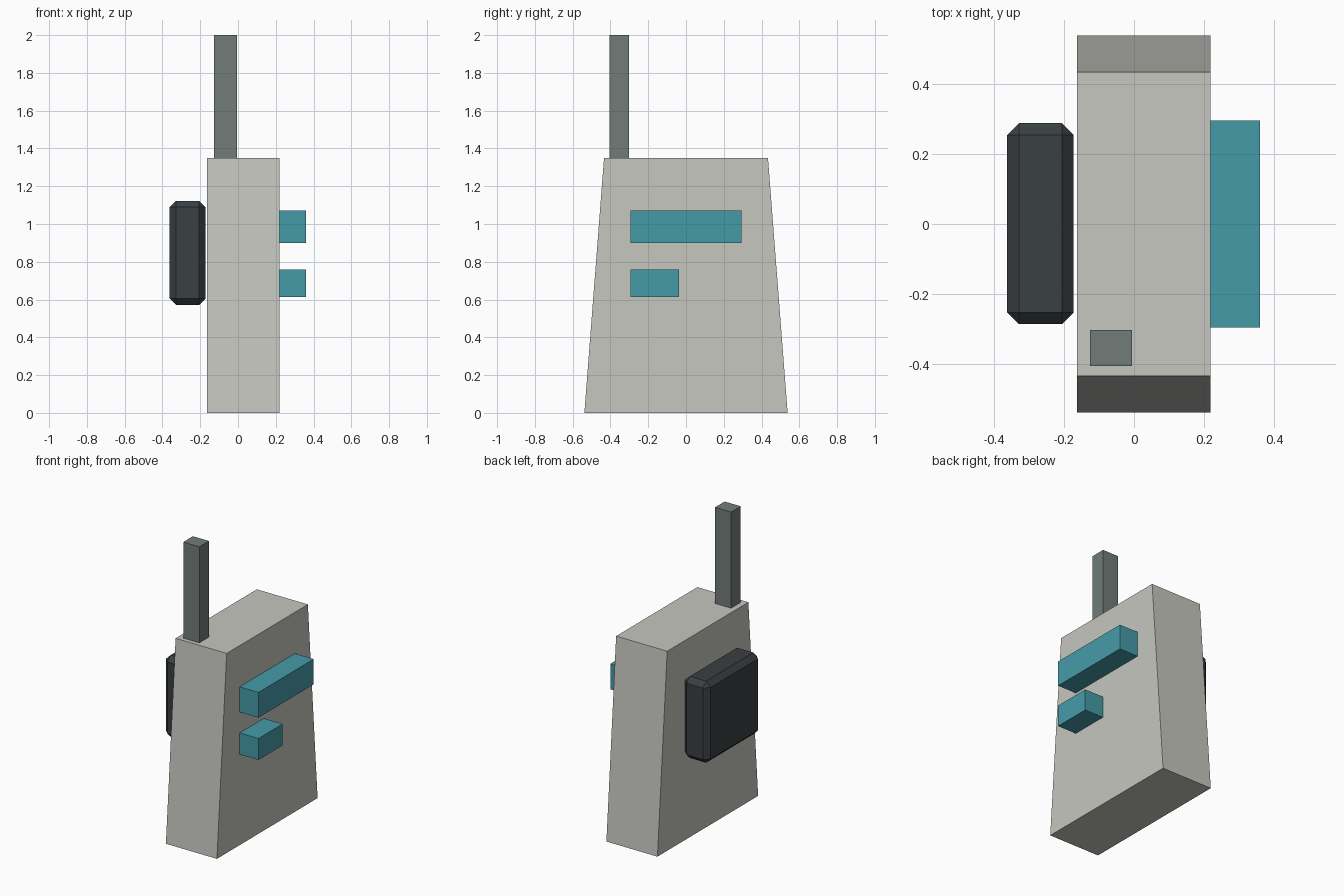
import bpy, bmesh

if "Cube" in bpy.data.objects:
    bpy.data.objects.remove(bpy.data.objects["Cube"])


def material(name, rgb):
    m = bpy.data.materials.new(name)
    m.diffuse_color = (*rgb, 1)
    m.use_nodes = True
    m.node_tree.nodes["Principled BSDF"].inputs["Base Color"].default_value = m.diffuse_color
    return m


SHELL = material("shell_grey", (0.56, 0.57, 0.52))
METAL = material("antenna_grey", (0.17, 0.20, 0.19))
RUBBER = material("dark_rubber", (0.042, 0.050, 0.055))
TEAL = material("teal", (0.06, 0.33, 0.39))


def block(name, x, y, z, mat, top_y=None, bevel=0):
    """Box between the given ranges; top_y tapers the upper face in y."""
    bm = bmesh.new()
    bmesh.ops.create_cube(bm, size=1)
    for v in bm.verts:
        ys = top_y if top_y and v.co.z > 0 else y
        v.co = [r[c > 0] for r, c in zip((x, ys, z), v.co)]
    if bevel:
        bmesh.ops.bevel(bm, geom=bm.edges[:], offset=bevel, segments=1,
                        affect='EDGES')
    bmesh.ops.recalc_face_normals(bm, faces=bm.faces[:])
    mesh = bpy.data.meshes.new(name)
    bm.to_mesh(mesh)
    bm.free()
    mesh.materials.append(mat)
    obj = bpy.data.objects.new(name, mesh)
    bpy.context.collection.objects.link(obj)
    return obj


# Tapered main body
block("body", (-0.163, 0.219), (-0.538, 0.538), (0, 1.35), SHELL,
      top_y=(-0.434, 0.434))

# Square antenna on the top
block("antenna", (-0.126, -0.006), (-0.405, -0.302), (1.35, 2.0), METAL)

# Chamfered pad on the left side
block("side_pad", (-0.362, -0.172), (-0.286, 0.288), (0.571, 1.123), RUBBER,
      bevel=0.034)

# Long and short bars on the right side
for name, y, z in (("upper_bar", (-0.295, 0.295), (0.90, 1.071)),
                   ("lower_bar", (-0.295, -0.036), (0.614, 0.759))):
    block(name, (0.219, 0.36), y, z, TEAL)
